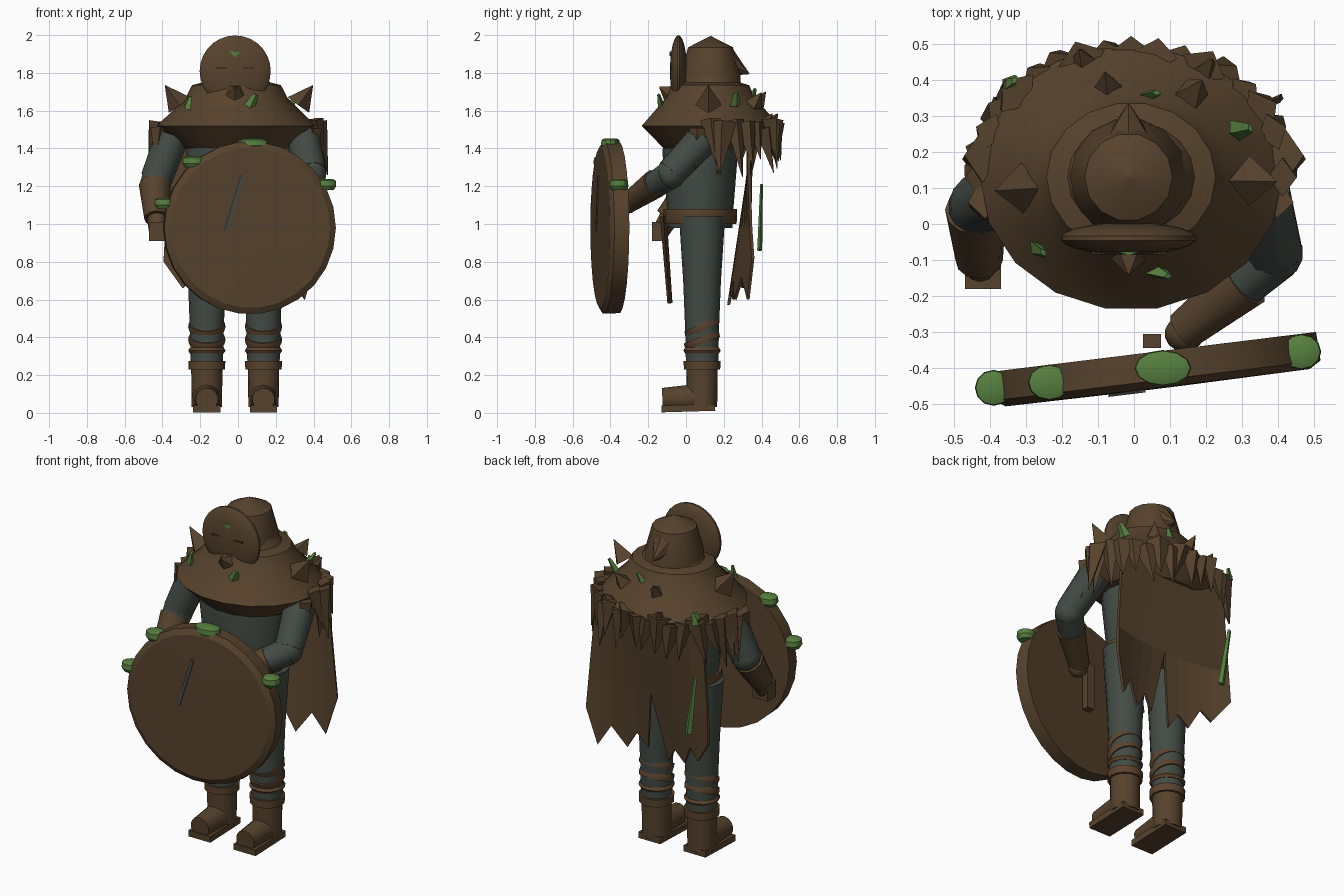
import bpy, bmesh, math, random
from mathutils import Matrix, Vector

random.seed(4)
cube = bpy.data.objects.get("Cube")
if cube:
    bpy.data.objects.remove(cube)


def material(name, rgb):
    m = bpy.data.materials.new(name)
    m.use_nodes = True
    m.diffuse_color = (*rgb, 1)
    m.node_tree.nodes["Principled BSDF"].inputs["Base Color"].default_value = (*rgb, 1)
    return m


BROWN = material("brown", (.094, .055, .026))
LEATHER = material("leather brown", (.104, .057, .027))
DARK = material("dark brown", (.05, .028, .015))
GREY = material("grey green", (.056, .071, .059))
GREEN = material("leaf green", (.095, .215, .05))


def finish(name, bm, mat, matrix=None, smooth=True):
    bmesh.ops.recalc_face_normals(bm, faces=bm.faces[:])
    mesh = bpy.data.meshes.new(name)
    bm.to_mesh(mesh)
    bm.free()
    ob = bpy.data.objects.new(name, mesh)
    bpy.context.collection.objects.link(ob)
    mesh.materials.append(mat)
    if matrix:
        ob.matrix_world = matrix
    if smooth:
        bpy.ops.object.select_all(action='DESELECT')
        ob.select_set(True)
        bpy.context.view_layer.objects.active = ob
        bpy.ops.object.shade_smooth_by_angle()
    return ob


def lathe(name, profile, mat, loc=(0, 0, 0), scale=(1, 1), segs=16, rot=None):
    # profile of (radius, height), capped at both ends
    bm = bmesh.new()
    rings = []
    for r, z in profile:
        rings.append([bm.verts.new((r * scale[0] * math.cos(a), r * scale[1] * math.sin(a), z))
                      for a in (math.tau * i / segs for i in range(segs))])
    for a, b in zip(rings, rings[1:]):
        for i in range(segs):
            j = (i + 1) % segs
            bm.faces.new((a[i], a[j], b[j], b[i]))
    bm.faces.new(rings[0])
    bm.faces.new(rings[-1])
    return finish(name, bm, mat, Matrix.Translation(loc) @ (rot or Matrix()))


def tube(name, p0, p1, r0, r1, mat, segs=12, flat=1, normal=(0, -1, 0)):
    # tapered limb or spike between two points, flattened along the normal
    p0, p1 = Vector(p0), Vector(p1)
    z = (p1 - p0).normalized()
    x = Vector(normal).cross(z).normalized()
    y = z.cross(x)
    frame = Matrix((x, y, z)).transposed().to_4x4()
    bm = bmesh.new()
    bmesh.ops.create_cone(bm, cap_ends=True, segments=segs, radius1=r0, radius2=r1,
                          depth=(p1 - p0).length)
    bmesh.ops.transform(bm, verts=bm.verts[:], matrix=Matrix.Translation((p0 + p1) / 2) @ frame
                        @ Matrix.Diagonal((1, flat, 1, 1)))
    return finish(name, bm, mat, smooth=segs > 5)


def ball(name, loc, size, mat):
    bm = bmesh.new()
    bmesh.ops.create_uvsphere(bm, u_segments=14, v_segments=8, radius=1)
    bmesh.ops.transform(bm, verts=bm.verts[:],
                        matrix=Matrix.Translation(loc) @ Matrix.Diagonal((*size, 1)))
    return finish(name, bm, mat)


def box(name, loc, size, mat, rot=None):
    bm = bmesh.new()
    bmesh.ops.create_cube(bm, size=1)
    bmesh.ops.scale(bm, vec=size, verts=bm.verts[:])
    return finish(name, bm, mat, Matrix.Translation(loc) @ (rot or Matrix()), False)


CX = -.015

# Legs and boots
for side, sx in (("left", .15), ("right", -.15)):
    x = CX + sx
    lathe(side + "_leg", [(.085, .24), (.09, .45), (.1, .7), (.122, 1.04)], GREY, (x, .085, 0))
    lathe(side + "_boot_shaft", [(.08, .03), (.083, .24)], BROWN, (x, .085, 0))
    lathe(side + "_boot_cuff", [(.096, .23), (.098, .275)], LEATHER, (x, .085, 0))
    tube(side + "_boot_toe", (x, .06, .08), (x, -.125, .072), .073, .06, BROWN, 14, normal=(0, 0, 1))
    box(side + "_sole", (x, .012, .025), (.145, .285, .036), BROWN, Matrix.Rotation(.03, 4, 'X'))
    lathe(side + "_ankle_band", [(.09, .315), (.099, .33), (.09, .345)], LEATHER, (x, .085, 0))
    for k, (z, tilt) in enumerate(((.385, 22), (.455, 27))):
        lathe(side + "_shin_wrap_%d" % k, [(.094, -.02), (.099, 0), (.096, .02)], LEATHER,
              (x, .085, z), rot=Matrix.Rotation(math.radians(tilt), 4, 'X'))

# Torso, belt and front strip
lathe("torso", [(.85, .98), (.88, 1.08), (1, 1.38), (.9, 1.55)], GREY, (CX, .075, 0), (.26, .2), 20)
lathe("belt", [(.95, 1.0), (.98, 1.02), (.97, 1.08)], LEATHER, (CX, .075, 0), (.25, .2), 20)
tube("front_strip", (CX, -.12, 1.04), (CX, -.085, .58), .12, .09, BROWN, 4, .15)

# Mantle with a pointed rim and stepped yoke
MX, MY, RX, RY = -.008, .13, .42, .37
lathe("mantle", [(.68, 1.4), (1, 1.52), (.64, 1.67), (.56, 1.735), (.42, 1.75), (.35, 1.8)],
      BROWN, (MX, MY, 0), (RX, RY), 18)

# Hanging leaf fringe round the sides and back
count = 21
for i in range(count):
    a = math.radians(-10 + 200 * i / (count - 1))
    d = Vector((math.cos(a), math.sin(a), 0))
    rim = Vector((MX + RX * d.x, MY + RY * d.y, 0))
    sideways = abs(d.x)
    drop = random.uniform(.16, .28) + .03 * sideways
    z = random.uniform(1.5, 1.56)
    lean = Vector((-d.y, d.x, 0)) * random.uniform(-.05, .05)
    tube("fringe_leaf_%d" % i, rim + Vector((0, 0, z)) + d * (.03 * sideways - .03),
         rim + d * (random.uniform(-.03, .01) + .04 * sideways) + lean + Vector((0, 0, z - drop)),
         random.uniform(.05, .07), .002, BROWN, 4, .75, d)

# Large leaves over the shoulders
for side, sx in (("left", 1), ("right", -1)):
    tube(side + "_shoulder_leaf", (sx * .42, .19, 1.54), (sx * .475, .18, 1.26), .075, .003,
         BROWN, 4, .7, (sx, 0, 0))

# Spikes on the shoulders and back
for i, (x, y, z, r, h) in enumerate(((-.31, .1, 1.63, .07, .14), (.32, .12, 1.63, .07, .14),
                                     (.16, .36, 1.63, .05, .09), (-.07, .38, 1.64, .04, .08),
                                     (-.14, .455, 1.54, .035, .06), (.2, .43, 1.54, .035, .06))):
    out = Vector((x - MX, y - MY, 0)).normalized() * h * .55
    tube("shoulder_spike_%d" % i, (x, y, z), Vector((x, y, z + h * .75)) + out, r, .001, BROWN, 4)

# Loose green leaves on the mantle
for i, (x, y, z) in enumerate(((-.27, -.07, 1.61), (.06, -.13, 1.62), (.28, .26, 1.63),
                               (.03, .35, 1.65), (-.35, .39, 1.53))):
    out = Vector((x - MX, y - MY, 0)).normalized()
    tube("green_leaf_%d" % i, (x, y, z), Vector((x + .03, y, z + .065)) + out * .015,
         .032, .014, GREEN, 4, .6, out)


# Cape panels with ragged hems and a centre slit
def cape(name, columns, top=1.5, mid=.98):
    bm = bmesh.new()
    rows = []
    for x, xb, zb in columns:
        line = []
        for px, z in ((x * .88, top), (x * .98, mid), (xb, zb)):
            y = .375 - .3 * px * px - (top - z) * (.155 - 1.25 * px * px)
            line.append(bm.verts.new((px, y, z)))
        rows.append(line)
    for a, b in zip(rows, rows[1:]):
        for k in range(2):
            bm.faces.new((a[k], b[k], b[k + 1], a[k + 1]))
    ob = finish(name, bm, BROWN, smooth=False)
    ob.modifiers.new("thickness", 'SOLIDIFY').thickness = .015


cape("cape_left", [(.41, .41, .82), (.35, .35, .6), (.28, .28, .72), (.2, .2, .6), (.12, .14, .7), (.03, .08, .62)])
cape("cape_right", [(.03, -.05, .57), (-.06, -.1, .66), (-.14, -.17, .6), (-.22, -.23, .72),
                    (-.29, -.29, .66), (-.39, -.39, .8)])
tube("green_ribbon", (-.34, .4, 1.21), (-.29, .39, .86), .012, .022, GREEN, 4, .6, (0, 1, 0))

# Arms
tube("right_upper_arm", (-.35, .09, 1.46), (-.432, .055, 1.24), .09, .084, GREY)
ball("right_elbow", (-.432, .05, 1.23), (.084, .084, .084), GREY)
tube("right_bracer", (-.44, .04, 1.21), (-.43, -.1, 1.03), .085, .066, BROWN)
tube("right_wrist", (-.43, -.08, 1.05), (-.425, -.14, .95), .055, .045, BROWN)
box("right_fist", (-.42, -.14, .96), (.1, .08, .1), BROWN)
tube("left_upper_arm", (.345, .09, 1.45), (.39, -.08, 1.27), .09, .08, GREY)
ball("left_elbow", (.39, -.08, 1.265), (.08, .08, .08), GREY)
tube("left_forearm", (.39, -.085, 1.26), (.28, -.18, 1.2), .078, .07, GREY)
tube("left_bracer", (.31, -.16, 1.215), (.14, -.295, 1.12), .078, .057, BROWN)
ball("left_fist", (.14, -.305, 1.11), (.055, .05, .055), BROWN)

# Round shield, grip, slash mark and moss caps
turn = Matrix.Rotation(math.radians(7), 4, 'Z')
lathe("shield", [(.05, -.05), (.455, -.05), (.458, .03), (.425, .05), (.05, .053)],
      BROWN, (.06, -.405, .98), segs=26, rot=turn @ Matrix.Rotation(math.pi / 2, 4, 'X'))
box("shield_grip", (.05, -.325, 1.03), (.05, .04, .28), BROWN)
box("shield_slash", (-.02, -.467, 1.11), (.018, .014, .3), GREY, turn @ Matrix.Rotation(.29, 4, 'Y'))
for i, (x, y, z, w) in enumerate(((.08, -.4, 1.425, .08), (-.235, -.44, 1.33, .06),
                                  (-.39, -.455, 1.11, .052), (.465, -.355, 1.21, .055))):
    lathe("moss_cap_%d" % i, [(.75, -.03), (1, -.01), (.95, .02), (.6, .028)], GREEN, (x, y, z), (w, .05), 12)

# Hood with a pointed tail
lathe("hood", [(.165, 1.72), (.163, 1.78), (.122, 1.935), (.002, 1.995)], BROWN, (CX, .13, 0), segs=14)
tube("hood_tail", (CX, .2, 1.86), (CX, .335, 1.795), .09, .002, BROWN, 8)

# Round mask and its details
lens = [(.19 * math.cos(t), .045 * math.sin(t)) for t in (math.radians(a) for a in range(-88, 89, 16))]
lathe("mask", lens, BROWN, (CX, -.04, 1.81), segs=28, rot=Matrix.Rotation(math.pi / 2, 4, 'X'))
for side, sx in (("left", .072), ("right", -.072)):
    box(side + "_eye_slit", (CX + sx, -.081, 1.826), (.06, .008, .009), DARK)
tube("beak", (CX, -.072, 1.685), (CX, -.14, 1.725), .066, .003, BROWN, 5, normal=(0, 0, -1))
tube("forehead_leaf", (CX, -.078, 1.912), (CX, -.085, 1.885), .03, .003, GREEN, 4, .3)
